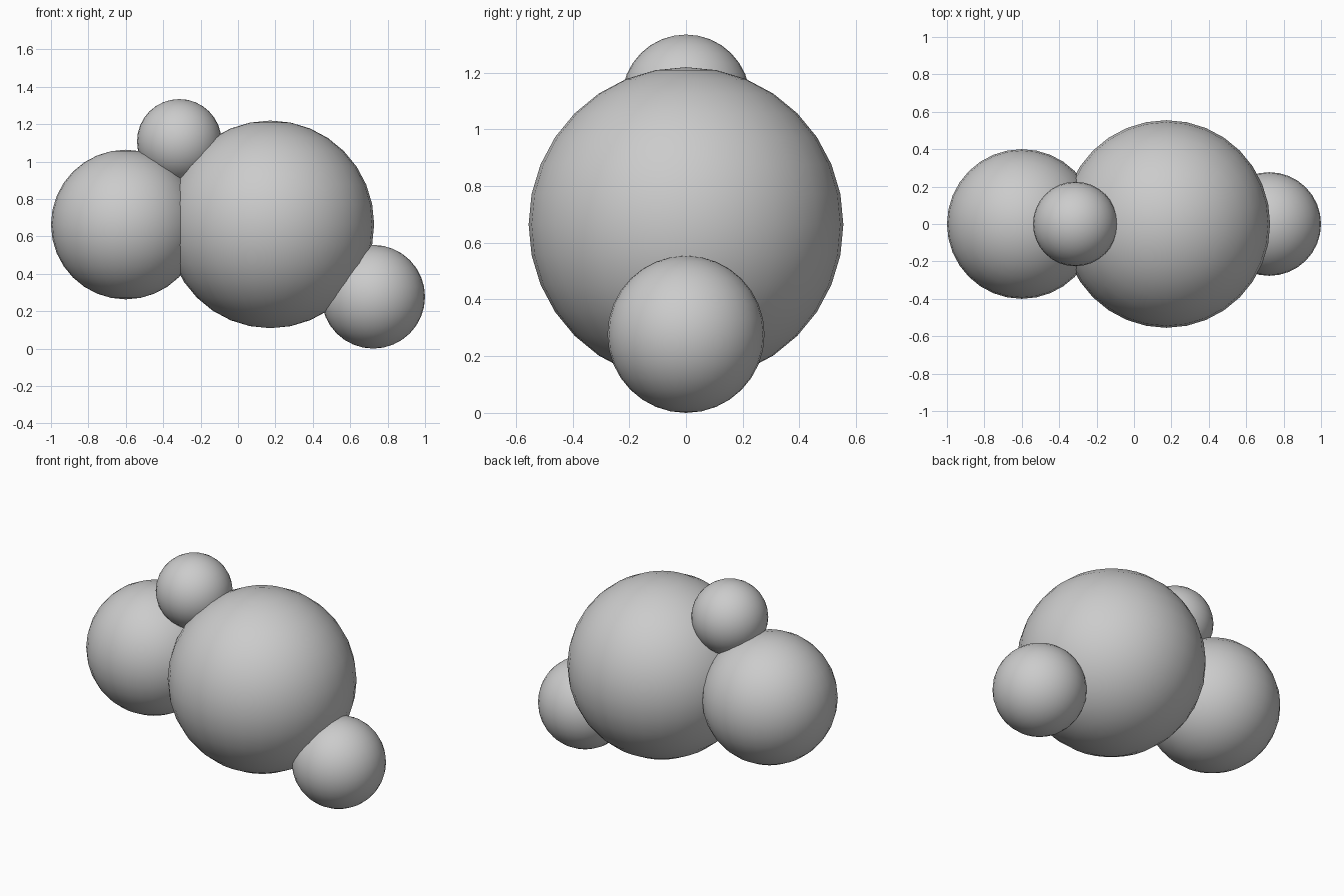
import bpy

if "Cube" in bpy.data.objects:
    bpy.data.objects.remove(bpy.data.objects["Cube"])

# name: (radius, x, z) - all balls sit on the y = 0 plane
balls = {
    "large_ball": (0.555, 0.173, 0.664),
    "left_ball": (0.40, -0.60, 0.663),
    "top_ball": (0.226, -0.314, 1.108),
    "right_ball": (0.277, 0.723, 0.277),
}


def ball(name, radius, x, z):
    bpy.ops.mesh.primitive_uv_sphere_add(
        segments=32, ring_count=16, radius=radius, location=(x, 0, z))
    obj = bpy.context.object
    obj.name = name
    bpy.ops.object.shade_smooth()
    return obj


# Overlapping cluster of smooth balls
for name, (radius, x, z) in balls.items():
    ball(name, radius, x, z)
